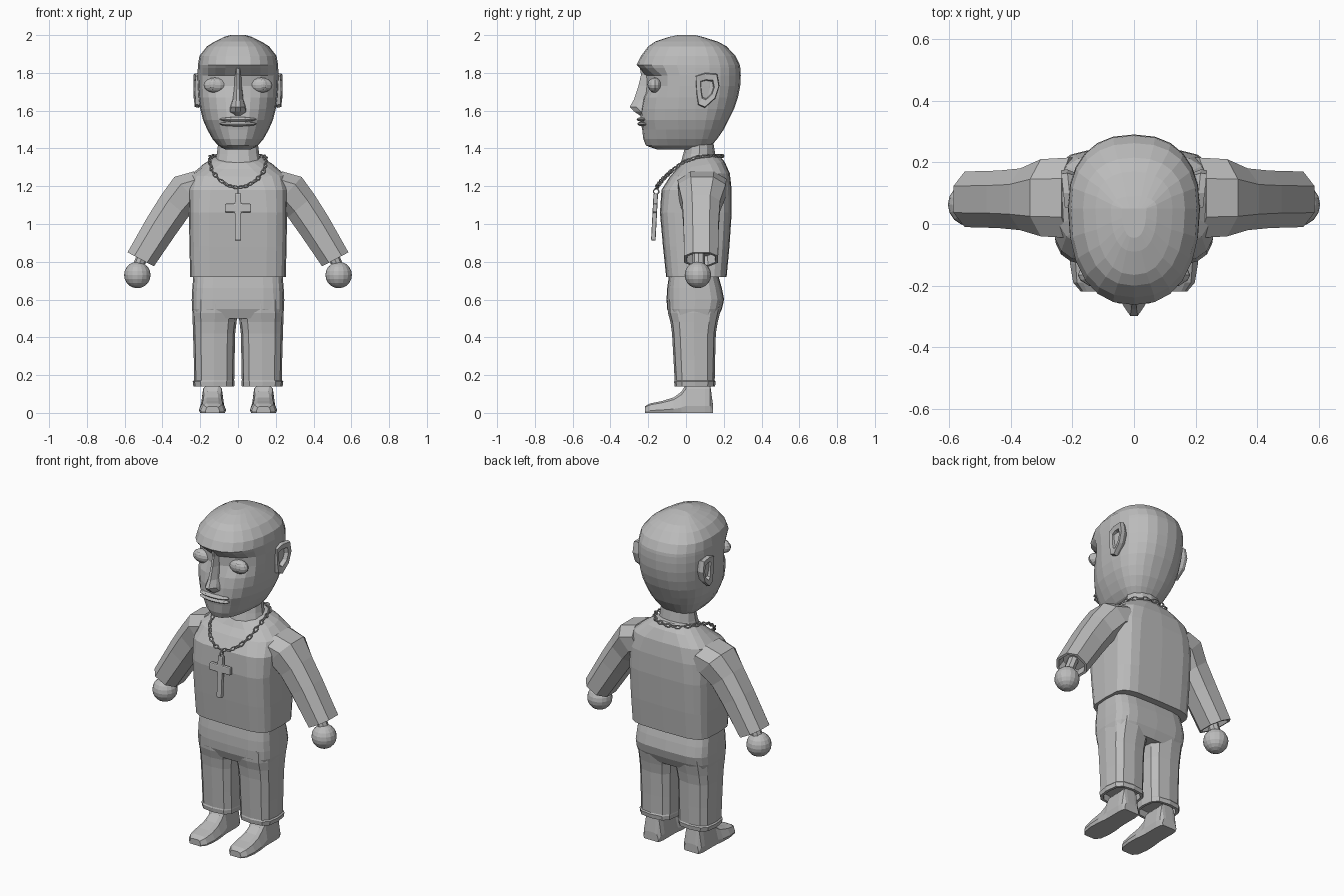
import bpy, bmesh, math
from mathutils import Vector, Matrix

if "Cube" in bpy.data.objects:
    bpy.data.objects.remove(bpy.data.objects["Cube"])

GREY = bpy.data.materials.new("plain grey")
GREY.diffuse_color = (0.5, 0.5, 0.5, 1)
GREY.use_nodes = True
GREY.node_tree.nodes["Principled BSDF"].inputs["Base Color"].default_value = GREY.diffuse_color


def finish(name, bm):
    bmesh.ops.recalc_face_normals(bm, faces=bm.faces)
    me = bpy.data.meshes.new(name)
    bm.to_mesh(me)
    bm.free()
    me.materials.append(GREY)
    ob = bpy.data.objects.new(name, me)
    bpy.context.collection.objects.link(ob)
    return ob


def loft(name, rings):
    """Skin a list of equal-length point rings and cap both ends."""
    bm = bmesh.new()
    vs = [[bm.verts.new(p) for p in r] for r in rings]
    n = len(vs[0])
    for a, b in zip(vs, vs[1:]):
        for i in range(n):
            j = (i + 1) % n
            bm.faces.new((a[i], a[j], b[j], b[i]))
    bm.faces.new(vs[0])
    bm.faces.new(vs[-1])
    return finish(name, bm)


def unit(n, e, off=0.0):
    """Unit superellipse points."""
    out = []
    for i in range(n):
        a = 2 * math.pi * (i + off) / n
        c, s = math.cos(a), math.sin(a)
        out.append((math.copysign(abs(c) ** (2 / e), c), math.copysign(abs(s) ** (2 / e), s)))
    return out


def slab(z, rx, yf, yb, n, e, ym=None, cx=0.0, tilt=0.0, off=0.0):
    """Horizontal ring with its own front and back depth."""
    ym = (yf + yb) / 2 if ym is None else ym
    pts = []
    for u, v in unit(n, e, off):
        y = ym + v * ((yb - ym) if v > 0 else (ym - yf))
        pts.append(Vector((cx + u * rx, y, z + tilt * (y - ym))))
    return pts


def ball(name, loc, scale, u=16, v=10):
    bm = bmesh.new()
    bmesh.ops.create_uvsphere(bm, u_segments=u, v_segments=v, radius=1)
    bm.transform(Matrix.Translation(loc) @ Matrix.Diagonal((*scale, 1)))
    return finish(name, bm)


# Head: z, half width, front, back
HEAD = [(1.395, .07, -.155, .10), (1.415, .105, -.212, .135), (1.45, .135, -.226, .165),
        (1.50, .163, -.232, .20), (1.55, .185, -.243, .225), (1.61, .20, -.238, .255),
        (1.67, .208, -.225, .275), (1.73, .212, -.215, .287), (1.785, .214, -.215, .29),
        (1.825, .213, -.245, .288), (1.842, .212, -.262, .285), (1.89, .204, -.238, .262),
        (1.94, .165, -.20, .215), (1.965, .125, -.165, .17), (1.99, .075, -.09, .09), (2.0, .04, -.045, .05)]
rings = [slab(z, rx, f, b, 24, 2.35, .05) for z, rx, f, b in HEAD]
for r in rings:                       # press in the eye sockets under the brow
    for p in r:
        if p.y < -.08 and 1.70 < p.z < 1.80 and .05 < abs(p.x) < .18:
            p.y += .02
loft("head", rings)

# Nose, lips
NOSE = [(1.575, .034, -.245), (1.595, .046, -.275), (1.62, .04, -.298), (1.66, .028, -.275),
        (1.73, .02, -.252), (1.79, .02, -.238), (1.83, .03, -.245)]
loft("nose", [[(-w * 1.2, -.18, z), (-w * .9, y + .035, z), (-w * .3, y, z),
               (w * .3, y, z), (w * .9, y + .035, z), (w * 1.2, -.18, z)] for z, w, y in NOSE])
for part, z, y, h in (("upper_lip", 1.554, -.226, .013), ("lower_lip", 1.53, -.222, .014)):
    ball(part, (0, y, z), (.098, .036, h), 12, 6)

# Neck
loft("neck", [slab(1.30, .13, -.04, .17, 12, 2, tilt=.2), slab(1.37, .112, -.015, .155, 12, 2),
              slab(1.43, .105, 0, .145, 12, 2), slab(1.50, .10, .0, .15, 12, 2)])

# Shirt body
SHIRT = [(.72, .253, -.105, .215, 4.5, 0), (.88, .257, -.122, .23, 4.5, 0), (1.06, .26, -.138, .242, 4.5, 0),
         (1.18, .262, -.13, .242, 4, 0), (1.26, .25, -.085, .232, 3.2, .05),
         (1.31, .19, -.05, .205, 2.5, .15), (1.345, .135, -.03, .172, 2.1, .22), (1.352, .115, -.01, .155, 2, .22)]
loft("shirt", [slab(z, rx, f, b, 20, e, tilt=t) for z, rx, f, b, e, t in SHIRT])

# Trousers seat
SEAT = [(.73, .236, -.09, .17), (.66, .242, -.10, .19), (.60, .245, -.103, .202),
        (.55, .244, -.10, .19), (.50, .235, -.08, .165)]
loft("trouser_seat", [slab(z, rx, f, b, 20, 4) for z, rx, f, b in SEAT])

# Ear outline (y, z) seen from the side
EAR = [(.05, 1.785), (.10, 1.80), (.165, 1.795), (.177, 1.73), (.155, 1.665), (.10, 1.615), (.065, 1.63), (.055, 1.69)]
# Sleeve stations: x, z, direction angle, half width, half depth, centre y
ARM = [(.19, 1.20, -30, .09, .13, .085), (.27, 1.175, -42, .10, .125, .085),
       (.335, 1.095, -50, .092, .10, .08), (.405, .99, -56, .088, .093, .08),
       (.515, .813, -62, .079, .09, .08), (.515, .813, -62, .066, .076, .08), (.49, .86, -62, .06, .07, .08)]
# Trouser leg: z, inner x, outer x, front, back
LEG = [(.60, .0, .24, -.10, .195), (.53, .001, .242, -.096, .18), (.48, .008, .24, -.082, .168),
       (.42, .015, .238, -.074, .158), (.28, .018, .234, -.066, .154), (.172, .02, .233, -.06, .152),
       (.165, .019, .24, -.063, .157), (.14, .02, .236, -.06, .154),
       (.14, .035, .22, -.045, .138), (.18, .035, .22, -.045, .138)]
# Shoe: y, half width, top z, top width factor
SHOE = [(-.218, .038, .035, .8), (-.19, .062, .05, .8), (-.13, .072, .062, .75), (-.065, .07, .082, .7),
        (-.025, .064, .112, .7), (.0, .062, .15, .78), (.10, .062, .15, .8), (.128, .058, .15, .75), (.142, .05, .05, .8)]

for s, side in ((-1, "right"), (1, "left")):
    # Eye with a raised iris
    ball(side + "_eye", (s * .122, -.165, 1.735), (.06, .036, .04), 12, 8)
    ball(side + "_iris", (s * .132, -.185, 1.738), (.026, .018, .028), 10, 6)

    # Ear flares out towards the back, with a hollow
    cy, cz = .113, 1.715
    ear = []
    for k, dx in ((.75, -.05), (1, -.012), (.95, .008), (.58, .004), (.5, -.02)):
        ear.append([(s * (.222 + dx + .10 * (y - .11)), cy + k * (y - cy), cz + k * (z - cz)) for y, z in EAR])
    loft(side + "_ear", ear)

    # Sleeve, wrist and hand
    arm = []
    for x, z, ang, hw, hd, y0 in ARM:
        a = math.radians(ang)
        arm.append([(s * (x - math.sin(a) * v * hw), y0 + u * hd, z + math.cos(a) * v * hw)
                    for u, v in unit(8, 2.4, .5)])
        k = 1 / max(u for u, v in unit(8, 2.4, .5))
        arm[-1] = [(p[0] + (k - 1) * (p[0] - s * x), y0 + (p[1] - y0) * k, p[2] + (k - 1) * (p[2] - z)) for p in arm[-1]]
    loft(side + "_sleeve", arm)
    loft(side + "_wrist", [slab(z, .032, .035, .10, 8, 2, cx=s * x) for z, x in ((.87, .49), (.77, .53))])
    ball(side + "_hand", (s * .533, .063, .73), (.07, .07, .07))

    # Trouser leg with turned cuff
    loft(side + "_trouser_leg", [slab(z, (xo - xi) / 2, f, b, 12, 3, cx=s * (xi + xo) / 2)
                                 for z, xi, xo, f, b in LEG])

    # Shoe
    loft(side + "_shoe", [[(s * .135 + w * a, y, h * c) for a, c in
                           ((-.92, 0), (-1, .25), (-t, .85), (-t * .6, 1), (t * .6, 1), (t, .85), (1, .25), (.92, 0))]
                          for y, w, h, t in SHOE])

# Necklace path: half loop mirrored, then resampled evenly
HALF = [(0, -.155, 1.192), (.05, -.15, 1.203), (.10, -.125, 1.235), (.138, -.075, 1.283), (.15, -.01, 1.33),
        (.147, .06, 1.355), (.125, .13, 1.362), (.07, .18, 1.36), (0, .195, 1.36)]
path = [Vector(p) for p in HALF] + [Vector((-x, y, z)) for x, y, z in HALF[-2::-1]]
lens = [(b - a).length for a, b in zip(path, path[1:])]


def along(d):
    for a, b, l in zip(path, path[1:], lens):
        if d <= l:
            return a.lerp(b, d / l), (b - a).normalized()
        d -= l
    return path[-1], (path[-1] - path[-2]).normalized()


def add_torus(bm, mat, R, r, n=10, m=5):
    g = [[bm.verts.new(mat @ Vector(((R + r * math.cos(2 * math.pi * j / m)) * math.cos(2 * math.pi * i / n),
                                     (R + r * math.cos(2 * math.pi * j / m)) * math.sin(2 * math.pi * i / n),
                                     r * math.sin(2 * math.pi * j / m)))) for j in range(m)] for i in range(n)]
    for i in range(n):
        for j in range(m):
            bm.faces.new((g[i][j], g[i - 1][j], g[i - 1][j - 1], g[i][j - 1]))


bm = bmesh.new()
COUNT = 40
for i in range(COUNT):
    p, t = along(sum(lens) * (i + .5) / COUNT)
    rot = t.to_track_quat('X', 'Z').to_matrix().to_4x4()
    roll = Matrix.Rotation(math.radians(45 + 90 * (i % 2)), 4, 'X')
    add_torus(bm, Matrix.Translation(p) @ rot @ roll @ Matrix.Diagonal((1.5, .9, 1, 1)), .0105, .004)
add_torus(bm, Matrix.Translation((0, -.158, 1.172)) @ Matrix.Rotation(math.pi / 2, 4, 'Y'), .014, .004)
finish("necklace_chain", bm)

# Cross pendant: extruded outline, bevelled and tilted
bm = bmesh.new()
w, a = .017, .07
right = [(w, -.25), (w, -.10), (a, -.10), (a, -.055), (w, -.055), (w, 0)]
face = bm.faces.new([bm.verts.new((x, -.012, z)) for x, z in right + [(-x, z) for x, z in right[::-1]]])
ext = bmesh.ops.extrude_face_region(bm, geom=[face])
bmesh.ops.translate(bm, vec=(0, .024, 0), verts=[v for v in ext["geom"] if isinstance(v, bmesh.types.BMVert)])
bm.transform(Matrix.Translation((0, -.16, 1.162)) @ Matrix.Rotation(math.radians(-3), 4, 'X'))
cross = finish("cross_pendant", bm)
bev = cross.modifiers.new("rounded edges", 'BEVEL')
bev.width, bev.segments = .006, 2
